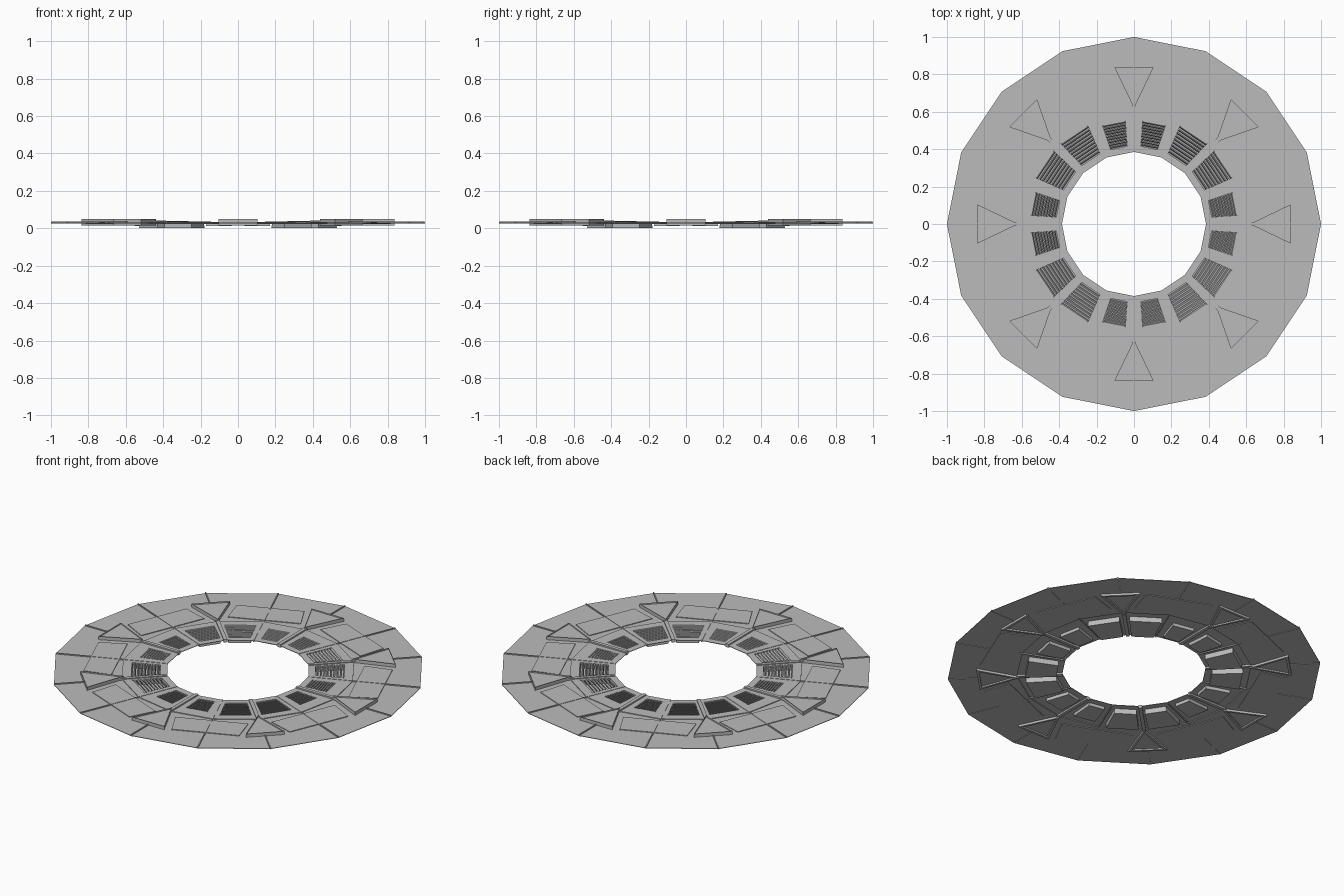
import bpy, bmesh
from math import pi, sin, cos
from mathutils import Vector

old = bpy.data.objects.get("Cube")
if old:
    bpy.data.objects.remove(old, do_unlink=True)

grey = bpy.data.materials.new("hull grey")
grey.use_nodes = True
colour = (0.5, 0.5, 0.5, 1)
grey.diffuse_color = colour
grey.node_tree.nodes["Principled BSDF"].inputs["Base Color"].default_value = colour

SIDES = 16
STEP = 2 * pi / SIDES


def polar(radius, angle, z):
    return Vector((radius * cos(angle), radius * sin(angle), z))


def local(angle, out, side, z):
    """Point at a distance along a direction and sideways from it."""
    return Vector((out * cos(angle) - side * sin(angle),
                   out * sin(angle) + side * cos(angle), z))


def face(bm, points):
    return bm.faces.new([bm.verts.new(p) for p in points])


def prism(bm, angle, outline, low, high):
    """Extruded outline of (out, side) points; returns top and bottom faces."""
    bottom = [bm.verts.new(local(angle, o, s, low)) for o, s in outline]
    top = [bm.verts.new(local(angle, o, s, high)) for o, s in outline]
    n = len(outline)
    for i in range(n):
        j = (i + 1) % n
        bm.faces.new((bottom[i], bottom[j], top[j], top[i]))
    return bm.faces.new(top), bm.faces.new(bottom[::-1])


def finish(name, bm):
    mesh = bpy.data.meshes.new(name)
    bm.to_mesh(mesh)
    bm.free()
    mesh.materials.append(grey)
    obj = bpy.data.objects.new(name, mesh)
    bpy.context.collection.objects.link(obj)
    return obj


def bay_shape(i):
    """Near and far distance, half widths and floor height of a grille bay."""
    if i % 4 in (1, 2):
        return 0.415, 0.575, 0.058, 0.086, 0.003
    return 0.415, 0.55, 0.045, 0.062, 0.014


INNER, MID, DECK, RIM = 0.385, 0.63, 0.034, 0.03

# Ring plate with a sunken tray in each inner facet
bm = bmesh.new()
for i in range(SIDES):
    a, b = i * STEP, (i + 1) * STEP
    mid = a + STEP / 2
    near, far, w1, w2, floor = bay_shape(i)
    outer = [polar(INNER, a, DECK), polar(MID, a, DECK),
             polar(MID, b, DECK), polar(INNER, b, DECK)]
    corners = [(near, -w1), (far, -w2), (far, w2), (near, w1)]
    lip = [local(mid, o, s, DECK) for o, s in corners]
    base = [local(mid, o, s, floor) for o, s in corners]
    for k in range(4):
        j = (k + 1) % 4
        face(bm, (outer[k], outer[j], lip[j], lip[k]))
        face(bm, (lip[k], lip[j], base[j], base[k]))
    face(bm, base)
    face(bm, (polar(MID, a, DECK), polar(MID, a, RIM),
              polar(MID, b, RIM), polar(MID, b, DECK)))
    face(bm, (polar(MID, a, RIM), polar(1, a, RIM),
              polar(1, b, RIM), polar(MID, b, RIM)))
bmesh.ops.remove_doubles(bm, verts=bm.verts, dist=0.0001)
plate = finish("ring_plate", bm)
solid = plate.modifiers.new("Thickness", 'SOLIDIFY')
solid.thickness = 0.003
solid.offset = -1

# Tilted louvre slats in the trays
bm = bmesh.new()
SLATS = 9
for i in range(SIDES):
    mid = (i + 0.5) * STEP
    near, far, w1, w2, floor = bay_shape(i)
    pitch = (far - near) / SLATS
    for k in range(SLATS):
        t = (k + 0.5) / SLATS
        d = near + (far - near) * t
        w = w1 + (w2 - w1) * t
        top, bottom = prism(bm, mid, [(d - 0.003, -w), (d + 0.003, -w),
                                      (d + 0.003, w), (d - 0.003, w)],
                            0.022, 0.034)
        for v in top.verts:
            v.co += local(mid, pitch * 0.35, 0, 0)
finish("grille_slats", bm)

# Spokes joining the inner edge to the triangular blocks
bm = bmesh.new()
for i in range(8):
    high = 0.042 if i % 2 == 0 else 0.039
    prism(bm, i * pi / 4, [(0.384, -0.01), (0.65, -0.01),
                           (0.65, 0.01), (0.384, 0.01)], 0.022, high)
finish("spokes", bm)

# Triangular blocks with shallow recessed centres
bm = bmesh.new()
for i in range(8):
    caps = prism(bm, i * pi / 4, [(0.62, 0), (0.838, -0.105), (0.838, 0.105)],
                 0.015, 0.05)
    for cap in caps:
        inward = -0.008 if cap is caps[0] else 0.008
        bmesh.ops.inset_region(bm, faces=[cap], thickness=0.026)
        pocket = bmesh.ops.extrude_discrete_faces(bm, faces=[cap])["faces"][0]
        bmesh.ops.translate(bm, verts=pocket.verts, vec=(0, 0, inward))
finish("triangle_blocks", bm)

# Low panels between the triangular blocks
bm = bmesh.new()
for i in range(8):
    prism(bm, (i + 0.5) * pi / 4, [(0.65, -0.2), (0.806, -0.185),
                                   (0.806, 0.185), (0.65, 0.2)], 0.024, 0.034)
finish("outer_panels", bm)

# Fine seams along every facet boundary
bm = bmesh.new()
for i in range(SIDES):
    start = 0.83 if i % 2 == 0 else 0.386
    prism(bm, i * STEP, [(start, -0.003), (0.998, -0.003),
                         (0.998, 0.003), (start, 0.003)], 0.025, 0.036)
finish("facet_seams", bm)

# Rest the lowest tray on the ground
for obj in bpy.context.scene.objects:
    if obj.type == 'MESH' and obj.name in ("ring_plate", "grille_slats", "spokes",
                                           "triangle_blocks", "outer_panels",
                                           "facet_seams"):
        bmesh_low = min(v.co.z for v in obj.data.vertices)
        assert bmesh_low >= 0
